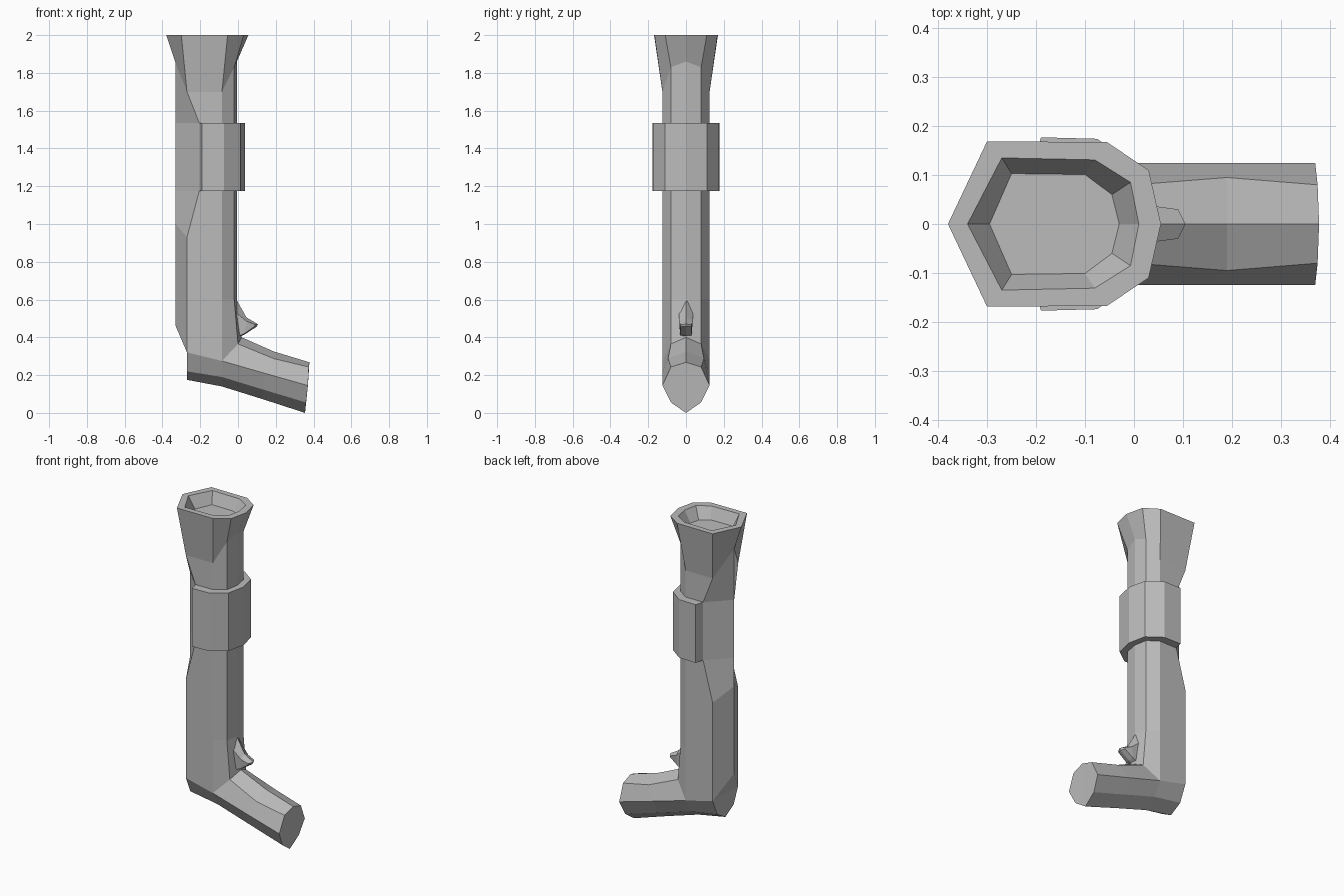
import bpy
import bmesh

cube = bpy.data.objects.get("Cube")
if cube:
    bpy.data.objects.remove(cube, do_unlink=True)

GREY = (0.5, 0.5, 0.5, 1)
material = bpy.data.materials.new("plain grey")
material.use_nodes = True
material.diffuse_color = GREY
material.node_tree.nodes["Principled BSDF"].inputs["Base Color"].default_value = GREY


def skin(rings):
    """Quads joining successive half sections."""
    return [(a[i], a[i + 1], b[i + 1], b[i])
            for a, b in zip(rings, rings[1:]) for i in range(len(a) - 1)]


def build(name, faces):
    """Make a closed mesh from half of its faces, mirrored across y = 0."""
    bm = bmesh.new()
    for face in faces:
        bm.faces.new([bm.verts.new(p) for p in face])
        bm.faces.new([bm.verts.new((x, -y, z)) for x, y, z in reversed(face)])
    bmesh.ops.remove_doubles(bm, verts=bm.verts[:], dist=0.0005)
    bmesh.ops.recalc_face_normals(bm, faces=bm.faces[:])
    mesh = bpy.data.meshes.new(name)
    bm.to_mesh(mesh)
    bm.free()
    mesh.materials.append(material)
    obj = bpy.data.objects.new(name, mesh)
    bpy.context.collection.objects.link(obj)
    return obj


def section(xy, heights):
    return [(x, y, z) for (x, y), z in zip(xy, heights)]


def level(xy, z):
    return section(xy, [z] * len(xy))


# Half outlines, from the back ridge round to the front ridge
rim_outer = [(-.38, 0), (-.30, .169), (-.055, .167), (.03, .11), (.055, 0)]
rim_inner = [(-.34, 0), (-.27, .135), (-.08, .131), (-.007, .085), (.01, 0)]
floor = [(-.295, 0), (-.25, .103), (-.10, .101), (-.045, .06), (-.03, 0)]
shaft = [(-.33, 0), (-.27, .125), (-.085, .125), (-.02, .08), (-.006, 0)]
pinched = [shaft[0], (-.205, .125)] + shaft[2:]

# Upright shaft with flared, recessed mouth
crotch = [(-.33, 0, .46), (-.27, .125, .32), (-.085, .125, .275),
          (0, .08, .365), (.02, 0, .40)]
column = [
    level(floor, 1.93),
    level(rim_inner, 2),
    level(rim_outer, 2),
    section(shaft, (1.85, 1.70, 1.70, 1.83, 1.86)),
    level(pinched, 1.535),
    level(pinched, 1.175),
    section(shaft, (1.0, .93, .93, .93, .93)),
    section(shaft, (.62, .60, .60, .60, .60)),
    crotch,
]
faces = skin(column) + [column[0]]

# Sloping foot, each section running from top ridge to bottom ridge
tip, heel_side, b, c, d = crotch
foot = [
    [d, c, b, (-.085, .08, .19), (-.085, 0, .14)],
    [(.19, 0, .325), (.19, .095, .287), (.14, .125, .21),
     (.135, .08, .123), (.13, 0, .073)],
    [(.378, 0, .268), (.375, .08, .243), (.37, .125, .145),
     (.36, .08, .055), (.355, 0, 0)],
]
heel = [heel_side, (-.27, .08, .22), (-.27, 0, .175)]
heel_mid = (-.27, 0, .32)
faces += skin(foot) + [foot[-1]]
faces += skin([heel, foot[0][2:]])
faces += [(tip, heel_mid, heel_side), (heel_mid, *heel)]
build("bent_pipe", faces)

# Collar wrapped round the front and sides of the shaft
band = [(-.205, 0), (-.205, .12), (-.19, .177), (-.075, .174), (.012, .11), (.036, 0)]
low, high = level(band, 1.175), level(band, 1.535)
build("collar", skin([low, high]) + [low, high])

# Small spur in the crook of the bend
spur = [
    [(-.02, 0, .62), (-.02, .037, .54), (-.02, .03, .40), (-.02, 0, .39)],
    [(.045, 0, .505), (.045, .036, .485), (.035, .03, .42), (.035, 0, .415)],
    [(.105, 0, .47), (.09, .03, .468), (.088, .028, .458), (.10, 0, .457)],
]
build("spur", skin(spur) + [spur[0], spur[-1]])
